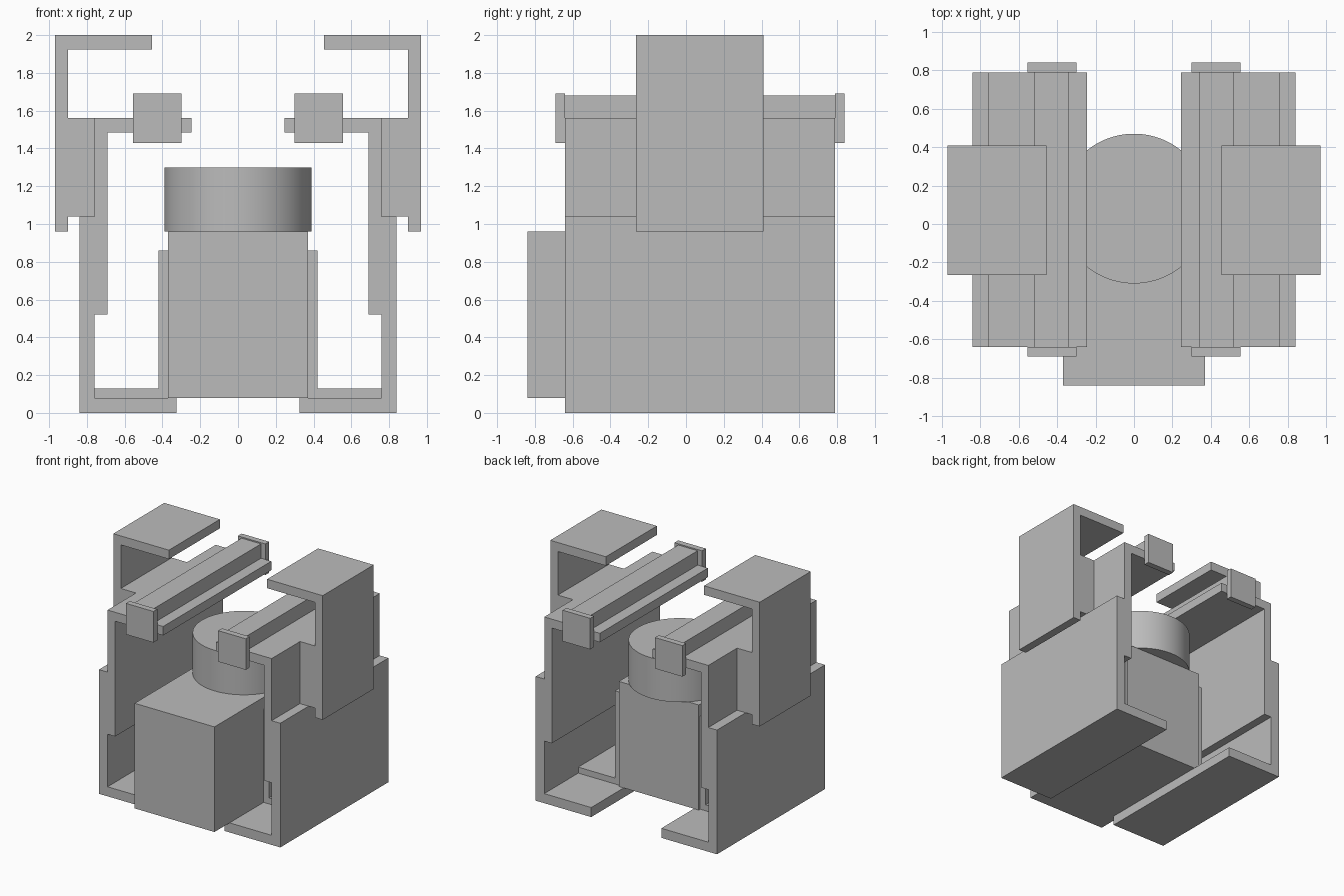
import bpy, bmesh, math
from mathutils import Matrix

cube = bpy.data.objects.get("Cube")
if cube:
    bpy.data.objects.remove(cube, do_unlink=True)

grey = bpy.data.materials.new("plain grey")
grey.use_nodes = True
grey.diffuse_color = (0.5, 0.5, 0.5, 1)
grey.node_tree.nodes["Principled BSDF"].inputs["Base Color"].default_value = (0.5, 0.5, 0.5, 1)


def finish(bm, name):
    bmesh.ops.recalc_face_normals(bm, faces=bm.faces)
    mesh = bpy.data.meshes.new(name)
    bm.to_mesh(mesh)
    bm.free()
    mesh.materials.append(grey)
    obj = bpy.data.objects.new(name, mesh)
    bpy.context.collection.objects.link(obj)
    return obj


def extrude_profile(name, points, y0, y1, side=1):
    """Sweep an x-z outline from y0 to y1; side -1 mirrors it across x."""
    bm = bmesh.new()
    face = bm.faces.new([bm.verts.new((side * x, y0, z)) for x, z in points])
    swept = bmesh.ops.extrude_face_region(bm, geom=[face])["geom"]
    verts = [v for v in swept if isinstance(v, bmesh.types.BMVert)]
    bmesh.ops.translate(bm, verts=verts, vec=(0, y1 - y0, 0))
    return finish(bm, name)


def rect(x0, x1, z0, z1):
    return [(x0, z0), (x1, z0), (x1, z1), (x0, z1)]


FRONT, BACK = -0.64, 0.79

# Stepped side wall with floor lip and top shelf
shell = [(.325, 0), (.84, 0), (.84, 1.04), (.76, 1.04), (.76, 1.56), (.245, 1.56),
         (.245, 1.485), (.69, 1.485), (.69, .52), (.76, .52), (.76, .08), (.325, .08)]
# Hooked outer bracket with its mounting block
hook = [(.90, .96), (.97, .96), (.97, 2), (.455, 2), (.455, 1.925), (.90, 1.925),
        (.90, 1.56), (.76, 1.56), (.76, 1.04), (.90, 1.04)]
# Angle iron holding the body to the floor
angle = [(.37, .08), (.76, .08), (.76, .13), (.42, .13), (.42, .86), (.37, .86)]

for label, side in (("left", 1), ("right", -1)):
    extrude_profile(label + "_side_wall", shell, FRONT, BACK, side)
    extrude_profile(label + "_hook_bracket", hook, -.265, .41, side)
    extrude_profile(label + "_angle_iron", angle, -.19, .34, side)
    extrude_profile(label + "_rail", rect(.34, .52, 1.56, 1.68), FRONT, BACK, side)
    cap = rect(.30, .555, 1.43, 1.69)
    extrude_profile(label + "_front_rail_cap", cap, FRONT - .05, FRONT, side)
    extrude_profile(label + "_back_rail_cap", cap, BACK, BACK + .05, side)

# Central body
extrude_profile("body_block", rect(-.37, .37, .08, .96), -.84, .36)

# Round drum on top of the body
bm = bmesh.new()
bmesh.ops.create_cone(bm, cap_ends=True, segments=96, radius1=.39, radius2=.39,
                      depth=.34, matrix=Matrix.Translation((0, .08, 1.13)))
drum = finish(bm, "drum")
bpy.ops.object.select_all(action='DESELECT')
drum.select_set(True)
bpy.context.view_layer.objects.active = drum
bpy.ops.object.shade_smooth_by_angle(angle=math.radians(30))
